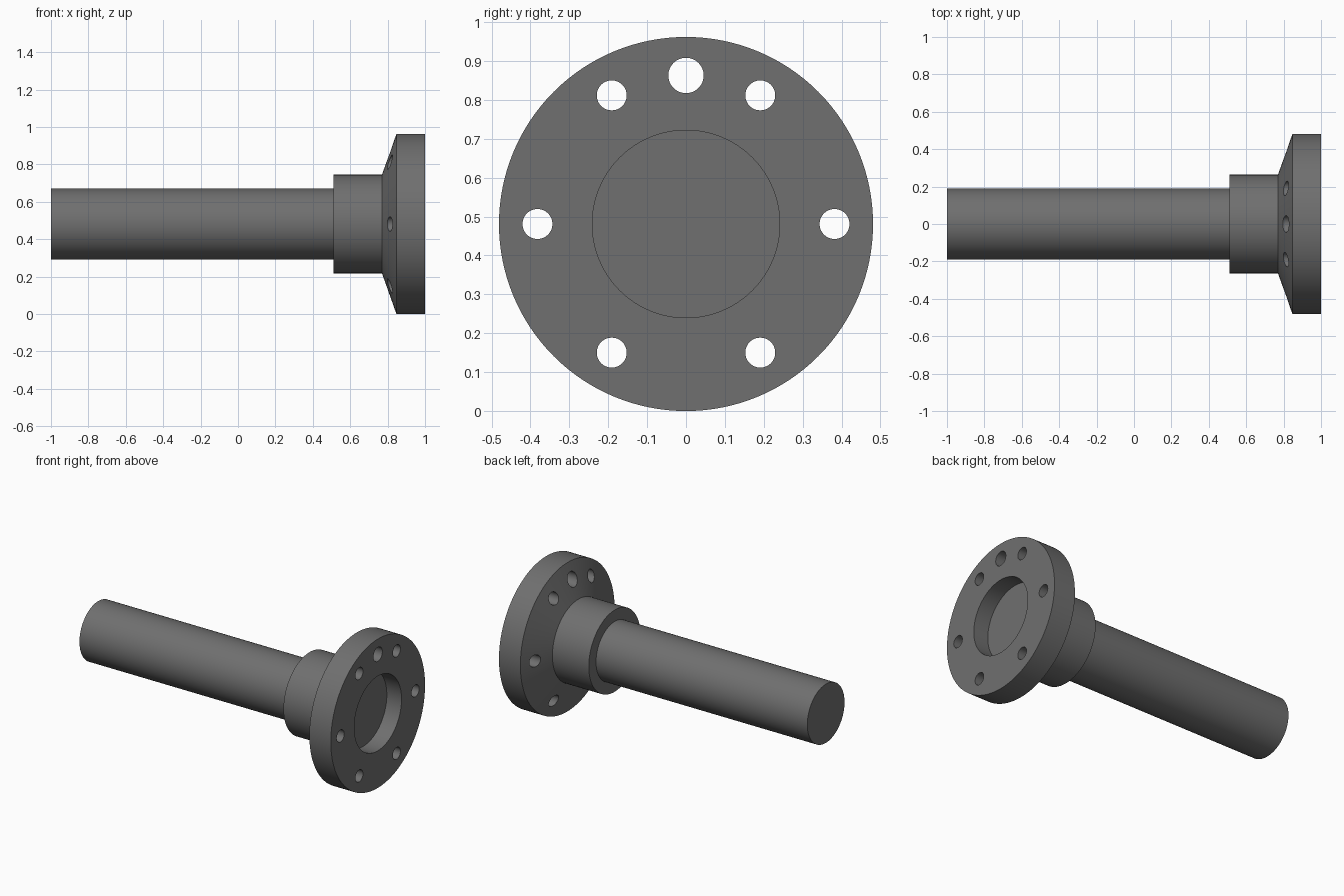
import bpy, bmesh
from math import sin, cos, pi, radians

if "Cube" in bpy.data.objects:
    bpy.data.objects.remove(bpy.data.objects["Cube"])

AXIS_Z = 0.481
SEGMENTS = 128


def link_mesh(name, bm):
    bmesh.ops.recalc_face_normals(bm, faces=bm.faces)
    mesh = bpy.data.meshes.new(name)
    bm.to_mesh(mesh)
    bm.free()
    obj = bpy.data.objects.new(name, mesh)
    bpy.context.collection.objects.link(obj)
    return obj


def revolve_x(name, profile):
    """Revolve (x, radius) points about the shaft axis and cap both ends."""
    bm = bmesh.new()
    rings = [[bm.verts.new((x, r * sin(2 * pi * i / SEGMENTS),
                            AXIS_Z + r * cos(2 * pi * i / SEGMENTS)))
              for i in range(SEGMENTS)] for x, r in profile]
    for a, b in zip(rings, rings[1:]):
        for i in range(SEGMENTS):
            j = (i + 1) % SEGMENTS
            bm.faces.new((a[i], a[j], b[j], b[i]))
    bm.faces.new(rings[0])
    bm.faces.new(rings[-1])
    return link_mesh(name, bm)


def hole_tool(bm, radius, pitch_radius, angle, sides=48):
    """Add a closed cylinder along x, at an angle measured from straight up."""
    y, z = pitch_radius * sin(angle), AXIS_Z + pitch_radius * cos(angle)
    ends = [[bm.verts.new((x, y + radius * cos(2 * pi * i / sides),
                           z + radius * sin(2 * pi * i / sides)))
             for i in range(sides)] for x in (0.7, 1.1)]
    for i in range(sides):
        j = (i + 1) % sides
        bm.faces.new((ends[0][i], ends[0][j], ends[1][j], ends[1][i]))
    for ring in ends:
        bm.faces.new(ring)


# Shaft, shoulder, tapered flange and front recess as one turned body
shaft = revolve_x("flanged_shaft", [
    (-1.0, 0.19), (0.51, 0.19),
    (0.51, 0.264), (0.77, 0.264),
    (0.847, 0.481), (1.0, 0.481),
    (1.0, 0.241), (0.895, 0.241)])

# Dark steel colour
steel = bpy.data.materials.new("dark_steel")
steel.diffuse_color = (0.16, 0.16, 0.16, 1.0)
steel.use_nodes = True
steel.node_tree.nodes["Principled BSDF"].inputs["Base Color"].default_value = steel.diffuse_color
shaft.data.materials.append(steel)

# Six bolt holes plus one larger locating hole at the top
bm = bmesh.new()
for k in range(6):
    hole_tool(bm, 0.0385, 0.382, radians(30 + 60 * k))
hole_tool(bm, 0.0455, 0.382, 0)
cutter = link_mesh("bolt_hole_cutter", bm)
cutter.data.materials.append(steel)
cutter.hide_render = True

cut = shaft.modifiers.new("bolt_holes", 'BOOLEAN')
cut.operation = 'DIFFERENCE'
cut.solver = 'EXACT'
cut.object = cutter

# Bake the holes, remove the helper, then shade
bpy.ops.object.select_all(action='DESELECT')
shaft.select_set(True)
bpy.context.view_layer.objects.active = shaft
bpy.ops.object.modifier_apply(modifier=cut.name)
bpy.data.objects.remove(cutter, do_unlink=True)
bpy.ops.object.shade_smooth_by_angle(angle=radians(15))
